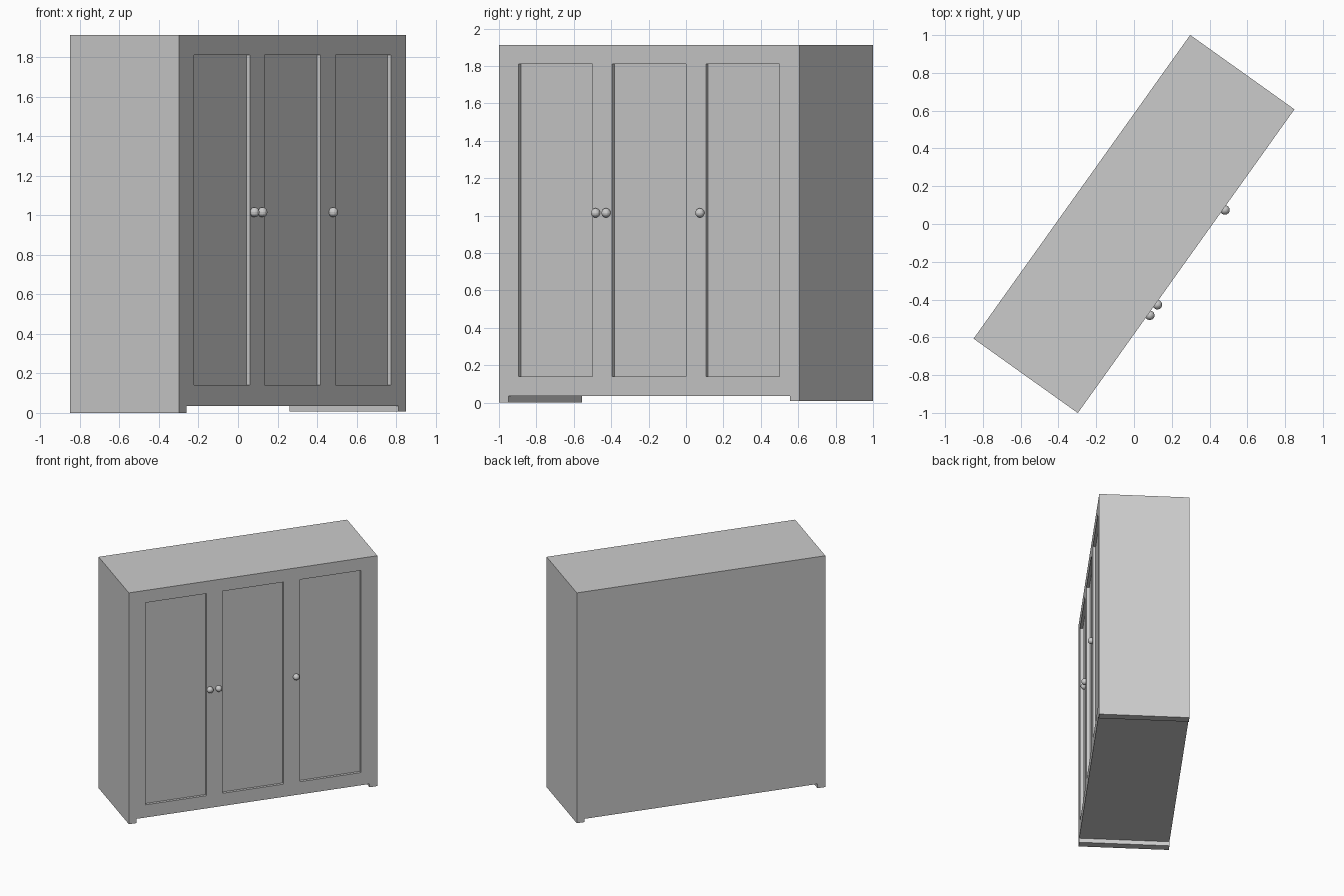
import bpy, math

if "Cube" in bpy.data.objects:
    bpy.data.objects.remove(bpy.data.objects["Cube"])

W, D, H = 1.975, 0.678, 1.912
FRONT = -D / 2
TURN = math.radians(54.5)   # whole wardrobe is turned about z


def box(name, x0, x1, y0, y1, z0, z1):
    bpy.ops.mesh.primitive_cube_add(
        size=1, location=((x0 + x1) / 2, (y0 + y1) / 2, (z0 + z1) / 2))
    ob = bpy.context.object
    ob.name = name
    ob.scale = (x1 - x0, y1 - y0, z1 - z0)
    bpy.ops.object.transform_apply(location=True, rotation=False, scale=True)
    return ob


def carve(target, cutter):
    mod = target.modifiers.new("carve", 'BOOLEAN')
    mod.operation, mod.solver, mod.object = 'DIFFERENCE', 'EXACT', cutter
    bpy.context.view_layer.objects.active = target
    bpy.ops.object.modifier_apply(modifier=mod.name)
    bpy.data.objects.remove(cutter, do_unlink=True)


# Main cabinet
cabinet = box("cabinet", -W / 2, W / 2, FRONT, D / 2, 0, H)

# Recessed door panels
for x0, x1 in ((-0.857, -0.372), (-0.243, 0.243), (0.372, 0.857)):
    carve(cabinet, box("panel_cutter", x0, x1, FRONT - 0.1, FRONT + 0.022, 0.14, 1.81))

# Gap under the cabinet leaving a runner foot at each end; right foot slightly shorter
carve(cabinet, box("gap_cutter", -0.925, 0.925, -1, 1, -0.1, 0.035))
carve(cabinet, box("foot_cutter", 0.9, 1.2, -1, 1, -0.1, 0.008))
cabinet.rotation_euler.z = TURN

# Round door knobs
for i, u in enumerate((-0.345, -0.276, 0.34)):
    y = FRONT - 0.01
    c, s = math.cos(TURN), math.sin(TURN)
    bpy.ops.mesh.primitive_uv_sphere_add(
        segments=16, ring_count=10, radius=0.025,
        location=(u * c - y * s, u * s + y * c, 1.015), rotation=(0, 0, TURN))
    bpy.context.object.name = f"door_knob_{i + 1}"
